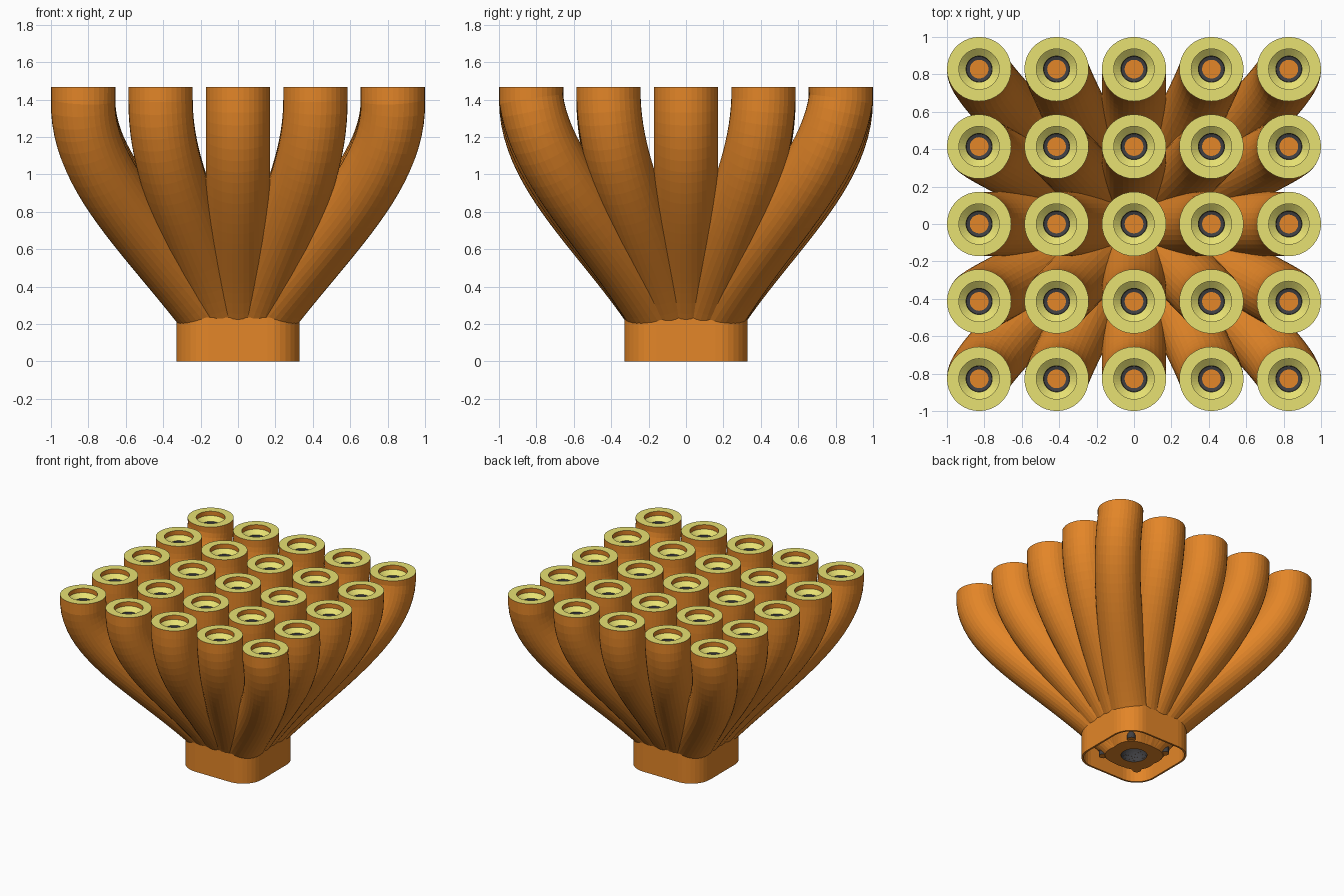
import bpy, bmesh, math
from mathutils import Vector

if "Cube" in bpy.data.objects:
    bpy.data.objects.remove(bpy.data.objects["Cube"])


def mat(name, rgb):
    m = bpy.data.materials.new(name)
    m.diffuse_color = (*rgb, 1)
    m.use_nodes = True
    m.node_tree.nodes["Principled BSDF"].inputs["Base Color"].default_value = m.diffuse_color
    return m


MATS = [mat("orange", (0.77, 0.237, 0.021)),
        mat("pale_yellow", (0.80, 0.75, 0.17)),
        mat("dark_grey", (0.05, 0.05, 0.055))]
ORANGE, YELLOW, DARK = 0, 1, 2
SIDES = 36
R, BORE = 0.172, 0.100     # tube radius, inlet bore radius
HIGH = 0.414               # tube spacing at the top
TOP, NECK, FLOOR = 1.468, 0.235, 0.01


def skin(name, rings, colours, cap_start=None, cap_end=None):
    """Bridge successive rings of points; one colour per band."""
    bm = bmesh.new()
    loops = [[bm.verts.new(p) for p in ring] for ring in rings]
    for a, b, c in zip(loops, loops[1:], colours):
        n = len(a)
        for i in range(n):
            j = (i + 1) % n
            bm.faces.new((a[i], a[j], b[j], b[i])).material_index = c
    if cap_start is not None:
        bm.faces.new(loops[0]).material_index = cap_start
    if cap_end is not None:
        bm.faces.new(loops[-1]).material_index = cap_end
    bmesh.ops.recalc_face_normals(bm, faces=bm.faces)
    me = bpy.data.meshes.new(name)
    bm.to_mesh(me)
    bm.free()
    for m in MATS:
        me.materials.append(m)
    ob = bpy.data.objects.new(name, me)
    bpy.context.collection.objects.link(ob)
    return ob


def circle(centre, r, axis=Vector((0, 0, 1))):
    """Ring across an axis; points under the floor slide up along the axis."""
    q = Vector((0, 0, 1)).rotation_difference(axis)
    pts = []
    for k in range(SIDES):
        a = k * math.tau / SIDES
        p = centre + q @ Vector((r * math.cos(a), r * math.sin(a), 0))
        if p.z < FLOOR:
            p += axis * ((FLOOR - p.z) / axis.z)
        pts.append(p)
    return pts


def rounded_square(half, r, z):
    pts = []
    for q in range(4):
        a0 = q * math.pi / 2
        cx = half * (1 if q in (0, 3) else -1)
        cy = half * (1 if q in (0, 1) else -1)
        for k in range(9):
            a = a0 + k * math.pi / 16
            pts.append(Vector((cx + r * math.cos(a), cy + r * math.sin(a), z)))
    return pts


def bezier(p, t):
    s = 1 - t
    pos = p[0]*s**3 + p[1]*3*s*s*t + p[2]*3*s*t*t + p[3]*t**3
    tan = (p[1]-p[0])*s*s + (p[2]-p[1])*2*s*t + (p[3]-p[2])*t*t
    return pos, tan.normalized()


# Curved tubes fanning out from one point, each ending in a stepped socket
STEPS = 22
SOCKET = [(0.108, TOP, YELLOW), (0.108, TOP - 0.036, ORANGE),
          (0.070, TOP - 0.066, YELLOW), (0.068, TOP - 0.11, DARK),
          (0.050, TOP - 0.115, DARK)]
for gx in range(-2, 3):
    for gy in range(-2, 3):
        # diagonal tubes swing slightly wide in x
        k = abs(gx * gy) / 8
        path = [Vector((gx * (w + k * dx), gy * (w - k * dy), z))
                for w, z, dx, dy in ((0.065, NECK, 0, 0),
                                     (0.21, 0.685, 0.05, 0.03),
                                     (HIGH, 1.0, 0.015, 0.06),
                                     (HIGH, 1.40, 0, 0))]
        # inlet end with a dark bore
        start = Vector((0, 0, 0.03))
        axis0 = (path[1] - path[0]).normalized()
        rings = [circle(start + axis0 * 0.12, BORE, axis0),
                 circle(start, BORE, axis0), circle(start, R, axis0)]
        colours = [DARK, ORANGE]
        # curved run
        for i in range(STEPS + 1):
            pos, tan = bezier(path, i / STEPS)
            rings.append(circle(pos, R, tan))
            colours.append(ORANGE)
        axis = Vector((gx * HIGH, gy * HIGH, 0))
        rings.append(circle(axis + Vector((0, 0, TOP)), R))
        colours.append(ORANGE)
        # socket
        for r, z, c in SOCKET:
            rings.append(circle(axis + Vector((0, 0, z)), r))
            colours.append(c)
        skin(f"tube_{gx + 3}_{gy + 3}", rings, colours, DARK, ORANGE)

# Collar, hollow underneath
H = 0.158
skin("collar",
     [rounded_square(H, R - 0.015, 0.215), rounded_square(H, R - 0.015, 0),
      rounded_square(H, R, 0), rounded_square(H, R, NECK)],
     [ORANGE] * 3, ORANGE, ORANGE)

# Small dark pins in the collar corners
for sx in (-1, 1):
    for sy in (-1, 1):
        skin("corner_pin",
             [circle(Vector((sx * 0.165, sy * 0.165, z)), 0.032)
              for z in (0.015, 0.22)],
             [DARK], ORANGE, DARK)
